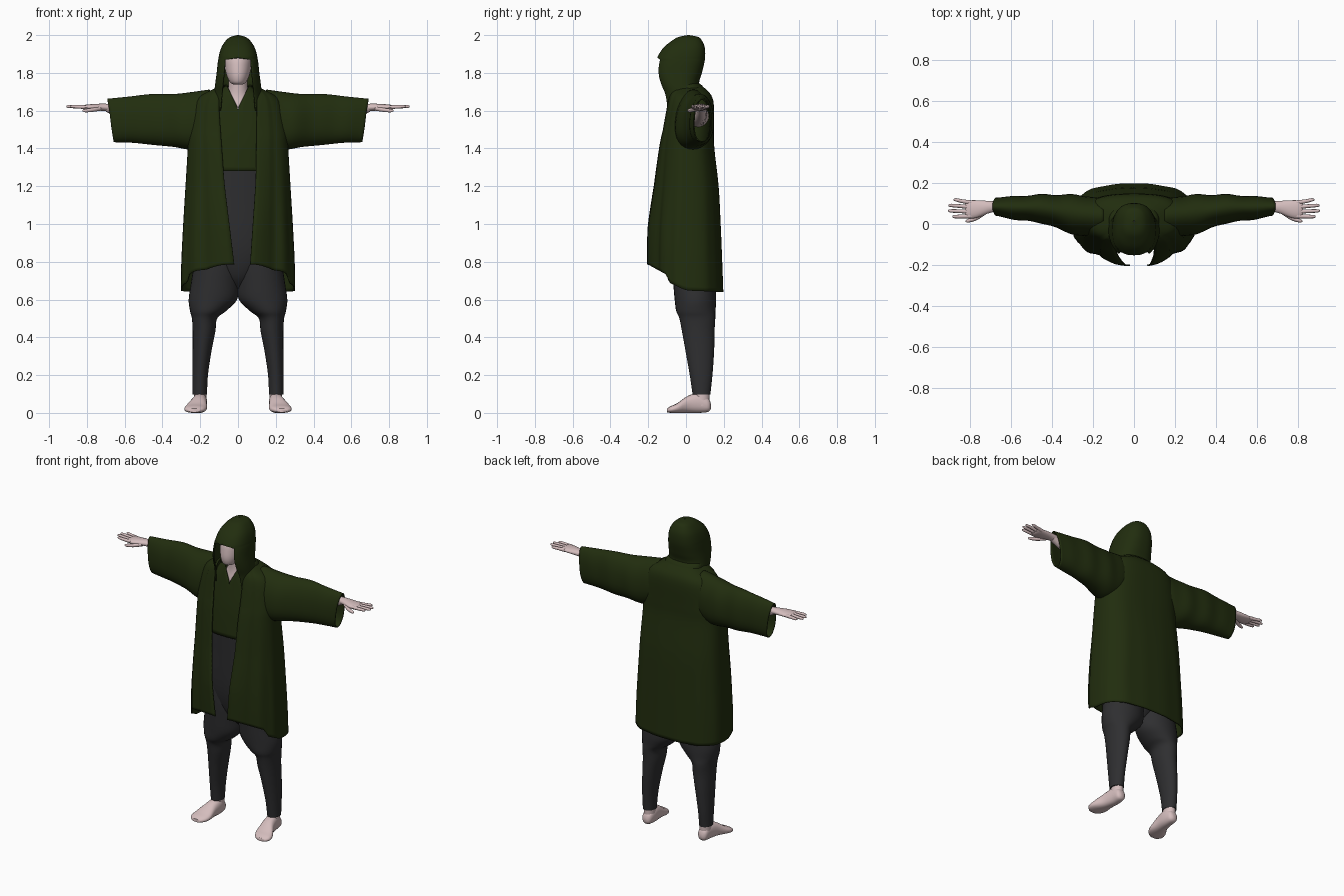
import bpy, bmesh, math

def material(name, rgb):
    m = bpy.data.materials.new(name)
    m.diffuse_color = (*rgb, 1)
    return m

GREEN = material("dark green cloth", (0.0155, 0.0265, 0.0045))
GREY = material("charcoal cloth", (0.028, 0.028, 0.030))
SKIN = material("pale skin", (0.66, 0.51, 0.51))

def spow(v, p):
    return math.copysign(abs(v) ** p, v)

def smooth_rows(rows, steps):
    # Catmull-Rom interpolation of every column
    out = []
    for i in range(len(rows) - 1):
        p0, p1, p2 = rows[max(i - 1, 0)], rows[i], rows[i + 1]
        p3 = rows[min(i + 2, len(rows) - 1)]
        for s in range(steps):
            t = s / steps
            out.append([0.5 * (2 * b + (c - a) * t + (2 * a - 5 * b + 4 * c - d) * t * t
                               + (3 * b - a - 3 * c + d) * t ** 3)
                        for a, b, c, d in zip(p0, p1, p2, p3)])
    out.append(list(rows[-1]))
    return out

def lerp_table(x, pts):
    for (x0, v0), (x1, v1) in zip(pts, pts[1:]):
        if x <= x1:
            t = max(0, (x - x0) / (x1 - x0))
            return v0 + (v1 - v0) * t
    return pts[-1][1]

def build(name, grid, mat, closed=False, caps=False, mirror=False, thick=0):
    bm = bmesh.new()
    vs = [[bm.verts.new(p) for p in row] for row in grid]
    n = len(grid[0])
    for a, b in zip(vs, vs[1:]):
        for j in range(n if closed else n - 1):
            k = (j + 1) % n
            bm.faces.new((a[j], a[k], b[k], b[j]))
    if caps:
        bm.faces.new(vs[0])
        bm.faces.new(vs[-1])
    bmesh.ops.remove_doubles(bm, verts=bm.verts, dist=0.0004)
    bmesh.ops.recalc_face_normals(bm, faces=bm.faces)
    me = bpy.data.meshes.new(name)
    bm.to_mesh(me)
    bm.free()
    me.materials.append(mat)
    for p in me.polygons:
        p.use_smooth = True
    me.set_sharp_from_angle(angle=math.radians(50))
    ob = bpy.data.objects.new(name, me)
    bpy.context.collection.objects.link(ob)
    if thick:
        m = ob.modifiers.new("cloth thickness", 'SOLIDIFY')
        m.thickness, m.offset = thick, -1
    if mirror:
        ob.modifiers.new("other side", 'MIRROR')
    return ob

def tube(name, axis, rows, mat, steps=4, sides=20, power=1.0, caps=True, mirror=True, thick=0):
    # rows: centre x, y, z and the two radii across the axis
    grid = []
    for x, y, z, ra, rb in smooth_rows(rows, steps):
        ring = []
        for j in range(sides):
            a = 2 * math.pi * j / sides
            u, v = ra * spow(math.cos(a), power), rb * spow(math.sin(a), power)
            ring.append({'z': (x + u, y + v, z), 'x': (x, y + u, z + v), 'y': (x + u, y, z + v)}[axis])
        grid.append(ring)
    return build(name, grid, mat, closed=True, caps=caps, mirror=mirror, thick=thick)

def shell(name, rows, mat, opening, power=0.8, steps=5, n=32, thick=0.007, shape=None):
    # rows: z, half width, front y, back y; opening gives the front gap per side
    grid = []
    for z, w, yf, yb in smooth_rows(rows, steps):
        halves = []
        for side in (-1, 1):
            gap = min(opening(z, side), w * 0.97)
            a0 = math.asin((gap / w) ** (1 / power)) if gap > 0 else 0
            yc, half = (yf + yb) / 2, []
            for i in range(n + 1):
                t = i / n
                a = a0 + (math.pi - a0) * t
                x = w * max(math.sin(a), 0) ** power
                y = yc - (yb - yf) / 2 * spow(math.cos(a), power)
                p = (x, y, z)
                if shape:
                    p = shape(p, i, t)
                half.append((side * p[0], p[1], p[2]))
            halves.append(half)
        grid.append(halves[0] + halves[1][::-1][1:])
    return build(name, grid, mat, thick=thick)

# --- Body: feet, ankles, arms, hands, neck, head
tube("foot", 'y', [(.2, .132, .035, .012, .012), (.2, .118, .042, .03, .036), (.2, .07, .052, .037, .052),
                   (.208, .01, .045, .043, .045), (.222, -.045, .026, .058, .026),
                   (.23, -.08, .018, .052, .018), (.232, -.1, .013, .03, .01)], SKIN, power=.85)
tube("ankle", 'z', [(.2, .082, .04, .035, .042), (.2, .083, .09, .033, .042), (.2, .085, .16, .033, .042)], SKIN)
tube("arm", 'x', [(.2, .06, 1.57, .06, .06), (.45, .075, 1.575, .035, .045), (.62, .083, 1.595, .027, .034),
                  (.7, .085, 1.615, .024, .02)], SKIN)
tube("palm", 'x', [(.67, .086, 1.615, .024, .02), (.715, .082, 1.618, .031, .019), (.77, .073, 1.618, .043, .017),
                   (.81, .071, 1.618, .044, .013), (.825, .071, 1.618, .038, .006)], SKIN)
fingers = [(.105, .118, .882), (.082, .091, .907), (.06, .064, .908), (.038, .036, .888)]
for i, (y0, y1, tip) in enumerate(fingers):
    tube("finger_%d" % (i + 1), 'x', [(.795, y0, 1.618, .0105, .011), (.84, (y0 + y1) / 2, 1.62, .0095, .0095),
         (tip - .012, y1, 1.622, .008, .008), (tip, y1, 1.622, .003, .003)], SKIN, sides=10)
tube("thumb", 'x', [(.725, .058, 1.612, .012, .012), (.77, .03, 1.604, .012, .011),
                    (.81, .016, 1.6, .009, .009), (.823, .014, 1.6, .003, .003)], SKIN, sides=10)
tube("neck_and_chest", 'z', [(0, 0, 1.45, .13, .085), (0, 0, 1.6, .115, .078), (0, 0, 1.67, .07, .066),
                             (0, -.01, 1.72, .052, .055), (0, -.02, 1.8, .05, .05)], SKIN, mirror=False)
tube("head", 'z', [(0, -.085, 1.738, .022, .03), (0, -.078, 1.75, .042, .055), (0, -.06, 1.785, .06, .083),
                   (0, -.045, 1.83, .07, .096), (0, -.035, 1.88, .073, .095), (0, -.02, 1.93, .06, .075),
                   (0, 0, 1.97, .025, .03)], SKIN, mirror=False, sides=28)

# --- Trousers: baggy thighs, tight calves, waist
tube("trouser_leg", 'z', [(.202, .082, .098, .038, .047), (.2, .08, .2, .041, .06), (.19, .073, .33, .05, .076),
                          (.18, .065, .43, .06, .086), (.177, .06, .5, .067, .095), (.158, .052, .54, .096, .104),
                          (.133, .05, .6, .128, .11), (.122, .045, .68, .128, .112), (.112, .035, .8, .119, .11),
                          (.1, .025, .95, .1, .1)], GREY, sides=28, steps=5)
shell("trouser_waist", [(.655, .03, .01, .09), (.72, .1, -.045, .135), (.82, .18, -.08, .14), (.95, .2, -.1, .13),
                        (1.15, .19, -.112, .12), (1.3, .185, -.12, .115)], GREY, lambda z, s: 0, power=.9, thick=0)

# --- Shirt with a V neck
shell("shirt", [(1.28, .2, -.134, .12), (1.45, .2, -.118, .12), (1.6, .18, -.092, .11),
                (1.68, .12, -.076, .09), (1.73, .068, -.062, .06)], GREEN,
      lambda z, s: max(0, (z - 1.615) * .5), thick=.005)

# --- Open coat with slanted hem, lapel bands and soft folds
HEM = [(-.2, .785), (-.1, .73), (-.09, .69), (0, .648), (.2, .64)]

def coat_shape(p, i, t):
    x, y, z = p
    low = min(1, max(0, (1.5 - z) / .6))
    fold = .006 * low * math.sin(t * 34) * (1 if t < .5 else .35)
    bulge = .036 * low * math.exp(-t * 10) + (.007 if i < 6 else 0)
    y -= bulge + (fold if t < .5 else -fold)
    if z < 1.2:
        z = 1.2 - (1.2 - z) * (1.2 - lerp_table(y, HEM)) / .56
    return x, y, z

def coat_gap(z, side):
    if side < 0:
        return lerp_table(z, [(.64, .02), (1.25, .075), (1.6, .1)])
    return lerp_table(z, [(.64, .065), (1.25, .095), (1.6, .1)])

shell("coat", [(1.735, .075, -.05, .07), (1.71, .14, -.075, .11), (1.65, .225, -.092, .145), (1.5, .26, -.118, .148),
               (1.4, .266, -.132, .15), (1.2, .278, -.147, .172), (1.0, .29, -.158, .182), (.8, .3, -.163, .19),
               (.64, .303, -.163, .196)], GREEN, coat_gap, power=.72, n=44, shape=coat_shape)

# --- Wide hanging sleeves with slanted cuffs
sleeve_rows = []
for x, yc, ry, top, bottom in smooth_rows([(.15, .04, .085, 1.712, 1.42), (.25, .047, .1, 1.698, 1.395),
                                          (.34, .06, .088, 1.688, 1.408), (.45, .078, .07, 1.688, 1.418),
                                          (.57, .08, .058, 1.674, 1.43), (.675, .085, .046, 1.663, 1.433)], 5):
    ring = []
    for j in range(32):
        a = 2 * math.pi * j / 32
        s = math.sin(a)
        slant = .017 * s * max(0, (x - .3) / .375)
        wide = ry * (1 - .15 * s + .04 * math.sin(x * 45))
        ring.append((x + slant, yc + wide * math.cos(a) - .014 * (1 - s) * (.7 - x),
                     (top + bottom) / 2 + (top - bottom) / 2 * spow(s, .85)))
    sleeve_rows.append(ring)
build("sleeve", sleeve_rows, GREEN, closed=True, mirror=True, thick=.006)

# --- Deep hood with a straight brow edge, and the folded cowl at the nape
shell("hood", [(1.6, .122, -.125, .1), (1.68, .126, -.128, .1), (1.74, .121, -.148, .07), (1.8, .113, -.165, .084),
               (1.87, .105, -.157, .1), (1.93, .09, -.122, .1), (1.97, .065, -.075, .085),
               (1.99, .04, -.04, .065), (2.0, .004, .01, .016)], GREEN,
      lambda z, s: 0 if z > 1.874 else lerp_table(z, [(1.6, .095), (1.74, .08), (1.88, .068)]),
      power=.8, steps=6)
shell("cowl_fold", [(1.66, .12, -.06, .125), (1.7, .125, -.06, .108), (1.73, .118, -.06, .088),
                    (1.745, .105, -.06, .07)], GREEN, lambda z, s: .09, power=.9)
